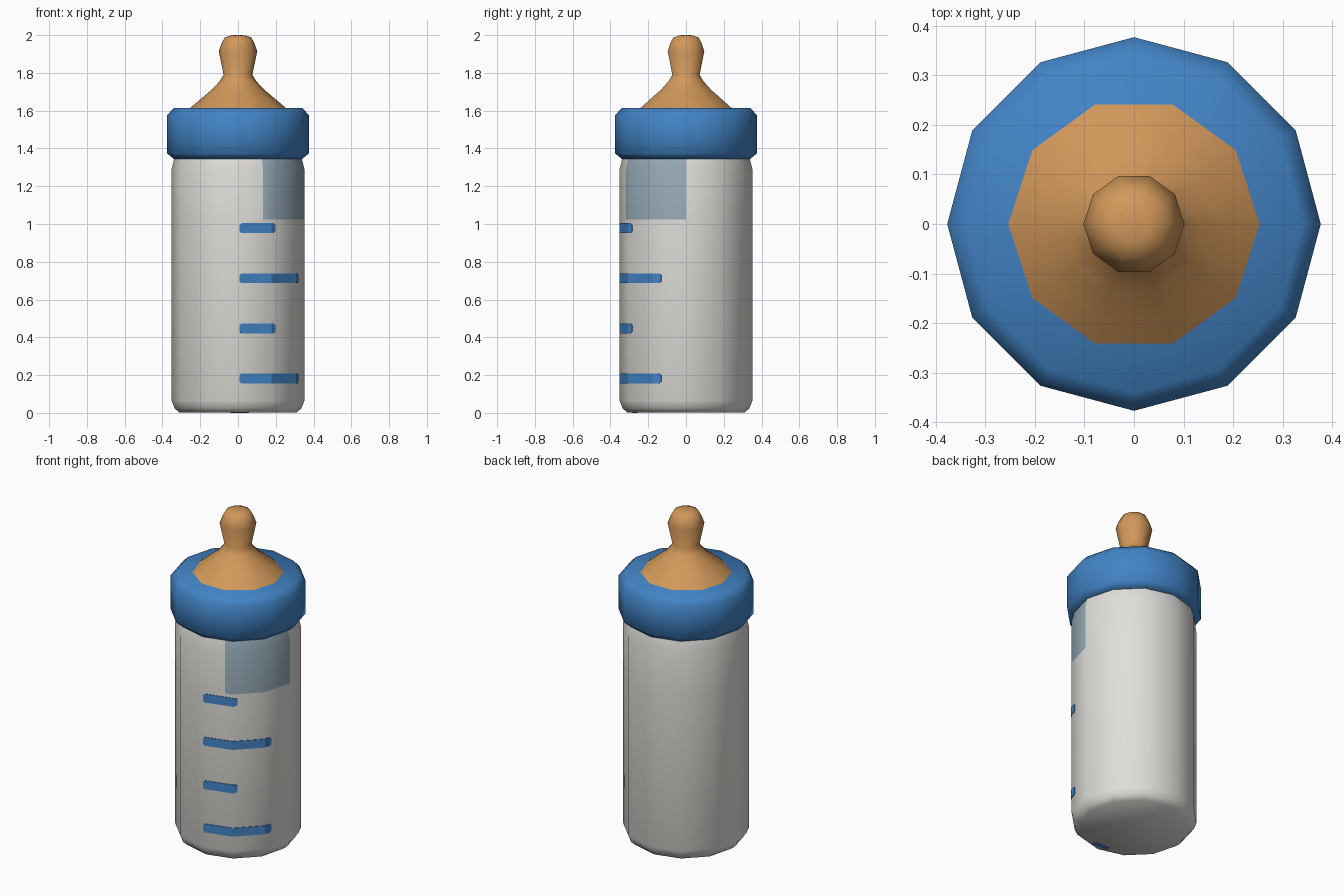
import bpy, bmesh, math
from mathutils import Vector

if "Cube" in bpy.data.objects:
    bpy.data.objects.remove(bpy.data.objects["Cube"])


def material(name, rgb):
    m = bpy.data.materials.new(name)
    lin = [(c / 255 / 12.92) if c / 255 <= 0.04045 else ((c / 255 + 0.055) / 1.055) ** 2.4 for c in rgb]
    m.diffuse_color = (*lin, 1)
    m.use_nodes = True
    m.node_tree.nodes["Principled BSDF"].inputs["Base Color"].default_value = m.diffuse_color
    return m


MILK = material("milk_white", (224, 223, 218))
GLASS = material("pale_blue_glass", (152, 172, 185))
BLUE = material("blue_plastic", (66, 132, 198))
RUBBER = material("amber_rubber", (210, 152, 90))


def finish(name, bm, mats, angle=60):
    bmesh.ops.recalc_face_normals(bm, faces=bm.faces)
    me = bpy.data.meshes.new(name)
    bm.to_mesh(me)
    bm.free()
    ob = bpy.data.objects.new(name, me)
    bpy.context.collection.objects.link(ob)
    for m in mats:
        me.materials.append(m)
    if angle:
        bpy.ops.object.select_all(action='DESELECT')
        ob.select_set(True)
        bpy.context.view_layer.objects.active = ob
        bpy.ops.object.shade_smooth_by_angle(angle=math.radians(angle))
    return ob


def ring(n):
    return [Vector((math.cos(2 * math.pi * i / n), math.sin(2 * math.pi * i / n))) for i in range(n)]


def lathe(outline, profile, cap_start=True, cap_end=True):
    """Sweep (radius, z) profile around a unit polygon outline."""
    bm = bmesh.new()
    rows = [[bm.verts.new((p.x * r, p.y * r, z)) for p in outline] for r, z in profile]
    n = len(outline)
    for a, b in zip(rows, rows[1:]):
        for i in range(n):
            j = (i + 1) % n
            bm.faces.new((a[i], a[j], b[j], b[i]))
    if cap_start:
        bm.faces.new(rows[0][::-1])
    if cap_end:
        bm.faces.new(rows[-1])
    return bm


# Lower bottle, filled with milk
R = 0.352
finish("bottle_body", lathe(ring(12), [(0.31, 0.001), (0.336, 0.025), (R, 0.065), (R, 1.025)],
                            cap_end=False), [MILK])

# Upper bottle with a tinted window between -67.5 and 0 degrees
outline = ring(12)
outline.insert(10, outline[9].lerp(outline[10], 0.75))
bm = lathe(outline, [(R, 1.025), (R, 1.29), (0.337, 1.35)], cap_start=False)
for f in bm.faces:
    c = f.calc_center_median()
    a = math.degrees(math.atan2(c.y, c.x))
    if len(f.verts) == 4 and -67.6 < a < 0:
        f.material_index = 1
finish("bottle_neck", bm, [MILK, GLASS])

# Screw collar
finish("collar", lathe(ring(12), [(0.34, 1.345), (0.377, 1.375), (0.377, 1.575), (0.34, 1.614)]), [BLUE])

# Teat
finish("teat", lathe(ring(10), [(0.256, 1.612), (0.2, 1.66), (0.14, 1.71), (0.098, 1.755), (0.076, 1.79),
                                (0.102, 1.915), (0.088, 1.955), (0.07, 1.988), (0.035, 1.999), (0.005, 2.0)]),
       [RUBBER])


# Measuring marks: thin plates following the bottle facets
def mark(name, z, path, half=0.026):
    bm = bmesh.new()
    cols = []
    for i, (x, y) in enumerate(path):
        h = half * (0.65 if i in (0, len(path) - 1) else 1)
        cols.append([bm.verts.new((x * k, y * k, z + s * h)) for k, s in
                     ((0.999, -1), (1.01, -1), (1.01, 1), (0.999, 1))])
    for a, b in zip(cols, cols[1:]):
        for i in range(4):
            j = (i + 1) % 4
            bm.faces.new((a[i], a[j], b[j], b[i]))
    bm.faces.new(cols[0])
    bm.faces.new(cols[-1])
    finish(name, bm, [BLUE], 0)


corners = [p * R for p in ring(12)]
v9, v10, v11, v0 = corners[9], corners[10], corners[11], corners[0]
start = [v9.lerp(v10, 0.05), v9.lerp(v10, 0.1), v10]
short_path = start + [v10.lerp(v11, 0.09), v10.lerp(v11, 0.16)]
long_path = start + [v11, v11.lerp(v0, 0.19), v11.lerp(v0, 0.26)]
for i, z in enumerate((0.182, 0.447, 0.713, 0.978)):
    mark(f"measuring_mark_{i + 1}", z, short_path if i % 2 else long_path)

# Small mark on the underside near the front
bm = bmesh.new()
bmesh.ops.create_cube(bm, size=1)
for v in bm.verts:
    v.co = (0.009 + v.co.x * 0.1, -0.272 + v.co.y * 0.03, 0.001 + v.co.z * 0.002)
finish("base_mark", bm, [BLUE], 0)
